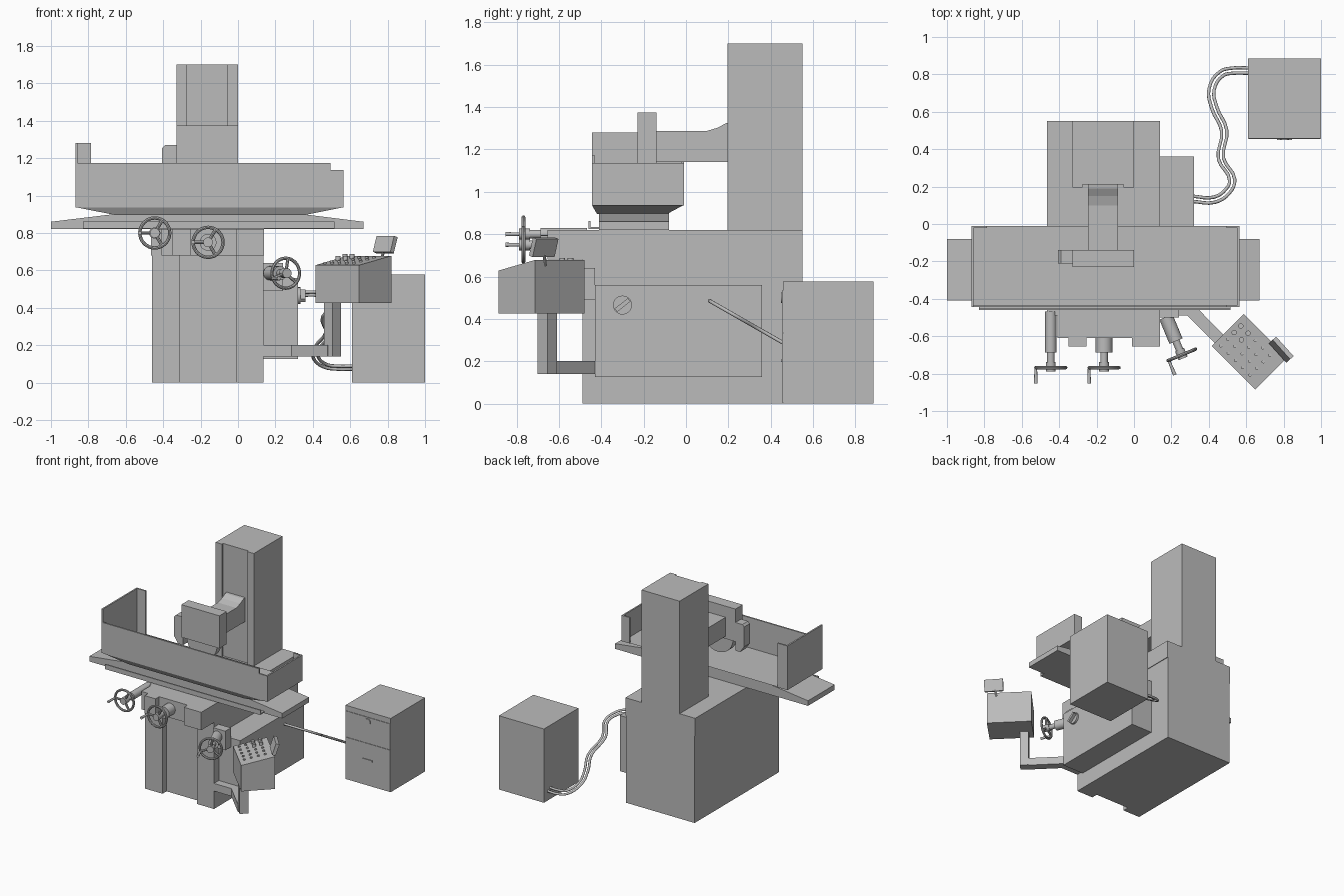
import bpy, bmesh, math
from mathutils import Vector, Matrix

if "Cube" in bpy.data.objects:
    bpy.data.objects.remove(bpy.data.objects["Cube"])

grey = bpy.data.materials.new("machine_grey")
grey.diffuse_color = (0.5, 0.5, 0.5, 1)
grey.use_nodes = True
grey.node_tree.nodes["Principled BSDF"].inputs["Base Color"].default_value = grey.diffuse_color


def finish(name, bm, smooth=False, matrix=None):
    if matrix:
        bm.transform(matrix)
    bmesh.ops.recalc_face_normals(bm, faces=bm.faces)
    me = bpy.data.meshes.new(name)
    bm.to_mesh(me)
    bm.free()
    me.materials.append(grey)
    ob = bpy.data.objects.new(name, me)
    bpy.context.collection.objects.link(ob)
    if smooth:
        bpy.ops.object.select_all(action='DESELECT')
        bpy.context.view_layer.objects.active = ob
        ob.select_set(True)
        bpy.ops.object.shade_smooth_by_angle(angle=math.radians(35))
    return ob


def add_box(bm, x, y, z):
    m = Matrix.Translation(((x[0]+x[1])/2, (y[0]+y[1])/2, (z[0]+z[1])/2)) @ Matrix.Diagonal(
        (x[1]-x[0], y[1]-y[0], z[1]-z[0], 1))
    bmesh.ops.create_cube(bm, size=1, matrix=m)


def add_rod(bm, a, b, r1, r2=None, n=20):
    a, b = Vector(a), Vector(b)
    m = Matrix.Translation((a+b)/2) @ (b-a).to_track_quat('Z', 'Y').to_matrix().to_4x4()
    bmesh.ops.create_cone(bm, cap_ends=True, segments=n, radius1=r1,
                          radius2=r1 if r2 is None else r2, depth=(b-a).length, matrix=m)


def box(name, x, y, z, matrix=None):
    bm = bmesh.new()
    add_box(bm, x, y, z)
    return finish(name, bm, False, matrix)


def rod(name, a, b, r1, r2=None, n=20):
    bm = bmesh.new()
    add_rod(bm, a, b, r1, r2, n)
    return finish(name, bm, True)


def prism(name, pts, axis, a, b, matrix=None):
    """Extrude a 2D profile along an axis from a to b."""
    bm = bmesh.new()
    def at(p, t):
        return {'x': (t, *p), 'y': (p[0], t, p[1]), 'z': (*p, t)}[axis]
    f = bm.faces.new([bm.verts.new(at(p, a)) for p in pts])
    out = bmesh.ops.extrude_face_region(bm, geom=[f])['geom']
    d = Vector(at((0, 0), b)) - Vector(at((0, 0), a))
    bmesh.ops.translate(bm, vec=d, verts=[v for v in out if isinstance(v, bmesh.types.BMVert)])
    return finish(name, bm, False, matrix)


# Base with recessed front, wider upper bed, and column with a shallow slide recess
prism("base", [(-.46, -.49), (-.31, -.49), (-.31, -.44), (-.01, -.44), (-.01, -.49),
               (.135, -.49), (.135, .55), (-.46, .55)], 'z', 0, .68)
box("bed", (-.465, .14), (-.49, .55), (.68, .82))
prism("saddle_front", [(-.41, -.49), (-.41, -.61), (-.35, -.61), (-.35, -.655), (-.255, -.655),
                       (-.255, -.61), (-.01, -.61), (-.01, -.655), (.14, -.655), (.14, -.49)],
      'z', .68, .82)
prism("column", [(-.33, .195), (-.275, .195), (-.275, .21), (-.055, .21), (-.055, .195),
                 (0, .195), (0, .55), (-.33, .55)], 'z', .82, 1.70)

# Side housing with a round dial
box("side_housing", (.135, .32), (-.43, .36), (.125, .56))
rod("side_dial", (.32, -.30, .465), (.335, -.30, .465), .045)
box("dial_grip", (.33, .36), (-.31, -.29), (.425, .505),
    Matrix.Translation((0, -.30, .465)) @ Matrix.Rotation(-.9, 4, 'X')
    @ Matrix.Translation((0, .30, -.465)))

# Sliding table and front rail
prism("table", [(-1, .82), (.67, .82), (.67, .86), (.35, .90), (-.67, .90), (-1, .86)],
      'y', -.41, -.08)
box("table_rail", (-.83, .515), (-.46, -.45), (.825, .862))
box("table_rail_ledge", (-.83, .515), (-.45, -.41), (.825, .835))

# Splash tray: tapered pan, floor, walls and short rear returns
bm = bmesh.new()
rings = [((-.65, .35), (-.42, -.09), .895), ((-.87, .565), (-.445, -.01), .938)]
vs = [[bm.verts.new((x[i], y[j], z)) for i, j in ((0, 0), (1, 0), (1, 1), (0, 1))]
      for x, y, z in rings]
bm.faces.new(vs[0])
bm.faces.new(vs[1])
for i in range(4):
    k = (i + 1) % 4
    bm.faces.new((vs[0][i], vs[0][k], vs[1][k], vs[1][i]))
finish("tray_pan", bm)
t = .012
for name, x, y, top in (("tray_front", (-.87, .495), (-.445, -.445+t), 1.175),
                        ("tray_front_corner", (.495, .565), (-.445, -.445+t), 1.137),
                        ("tray_left_end", (-.87, -.87+t), (-.445, -.01), 1.28),
                        ("tray_right_end", (.565-t, .565), (-.445, -.01), 1.137),
                        ("tray_left_return", (-.87, -.785), (-.01-t, -.01), 1.28),
                        ("tray_right_return", (.495, .565), (-.01-t, -.01), 1.137)):
    box(name, x, y, (.935, top))

# Grinding head: arm flaring into the column, wheel guard, side shield, wheel
prism("head_arm", [(-.15, 1.14), (.215, 1.14), (.215, 1.328), (.19, 1.325), (.15, 1.303),
                   (.10, 1.288), (-.15, 1.288)], 'x', -.245, -.085)
box("wheel_guard", (-.33, 0), (-.23, -.14), (1.12, 1.375))
prism("guard_shield", [(-.33, 1.27), (-.39, 1.27), (-.405, 1.255), (-.405, 1.10), (-.37, 1.05),
                       (-.33, 1.05)], 'y', -.21, -.14)
rod("grinding_wheel", (-.165, -.21, 1.12), (-.165, -.16, 1.12), .13, n=40)


# Handwheels: axis along local -y, origin at rim centre
def handwheel(name, loc, turn, reach, grip, hub):
    bm = bmesh.new()
    n, m, R, r = 32, 8, .08, .009
    ring = [[bm.verts.new(((R+r*math.cos(b))*math.cos(a), r*math.sin(b),
                           (R+r*math.cos(b))*math.sin(a)))
             for b in (2*math.pi*j/m for j in range(m))]
            for a in (2*math.pi*i/n for i in range(n))]
    for i in range(n):
        for j in range(m):
            k, l = (i+1) % n, (j+1) % m
            bm.faces.new((ring[i][j], ring[k][j], ring[k][l], ring[i][l]))
    for i in range(3):
        a = grip + 2*math.pi*i/3
        add_rod(bm, (0, 0, 0), (R*math.cos(a), 0, R*math.sin(a)), .009, n=8)
    gx, gz = R*math.cos(grip), R*math.sin(grip)
    add_rod(bm, (gx, 0, gz), (gx, -.085, gz), .007, .010, 12)
    add_rod(bm, (0, .03, 0), (0, -.02, 0), .026)
    add_rod(bm, (0, .08, 0), (0, .02, 0), .020)
    add_rod(bm, (0, reach, 0), (0, .08, 0), hub)
    finish(name, bm, True, Matrix.Translation(loc) @ Matrix.Rotation(turn, 4, 'Z'))


handwheel("table_handwheel", (-.445, -.768, .80), 0, .30, math.pi, .030)
handwheel("saddle_handwheel", (-.16, -.768, .75), 0, .16, math.pi, .045)
handwheel("feed_handwheel", (.255, -.70, .585), math.radians(22.5), .22, 3.5, .038)
box("feed_bracket", (.135, .24), (-.50, -.43), (.49, .64))

# Control arm, post and slanted console
prism("control_arm", [(.135, -.43), (.135, -.49), (.285, -.49), (.478, -.683), (.524, -.637),
                      (.318, -.43)], 'z', .14, .20)
T = Matrix.Translation((.617, -.683, 0)) @ Matrix.Rotation(-math.pi/4, 4, 'Z')
box("control_post", (-.0325, .0325), (-.0325, .0325), (.14, .43),
    Matrix.Translation((.505, -.655, 0)) @ Matrix.Rotation(-math.pi/4, 4, 'Z'))
prism("console", [(-.1215, .425), (.1215, .425), (.1215, .678), (-.1215, .628)],
      'x', -.165, .165, T)

# Console buttons, knobs and small screen
bm = bmesh.new()
for i in range(5):
    for j in range(4):
        x, y = -.13+.055*i, -.085+.05*j
        z = .653 + y*.05/.243
        big = i < 2 and j > 1
        add_rod(bm, (x, y, z-.005), (x, y, z+(.022 if big else .008)),
                .014 if big else .009, n=12)
finish("console_buttons", bm, True, T)
rod("screen_stalk", (.765, -.665, .65), (.785, -.672, .73), .008, n=10)
box("screen", (-.07, .07), (-.013, .013), (-.045, .045),
    Matrix.Translation((.787, -.672, .738)) @ Matrix.Rotation(math.radians(-48), 4, 'Z')
    @ Matrix.Rotation(math.radians(-18), 4, 'X'))

# Electrical cabinet with door plates, lock and handle
box("cabinet", (.61, 1.0), (.458, .885), (0, .577))
box("cabinet_upper_door", (.613, .997), (.454, .459), (.335, .535))
box("cabinet_lower_door", (.613, .997), (.454, .459), (.004, .33))
rod("cabinet_lock", (.805, .455, .50), (.805, .448, .50), .025)
box("cabinet_handle", (.765, .845), (.448, .455), (.195, .207))

# Pair of hoses running down from the housing to the cabinet
path = [Vector(p) for p in ((.31, .135), (.43, .13), (.50, .175), (.525, .235), (.465, .35),
                            (.482, .50), (.43, .62), (.415, .72), (.47, .805), (.53, .82),
                            (.615, .82))]
for name, off in (("hose_outer", .014), ("hose_inner", -.014)):
    cu = bpy.data.curves.new(name, 'CURVE')
    cu.dimensions = '3D'
    cu.bevel_depth, cu.bevel_resolution, cu.resolution_u = .009, 2, 4
    sp = cu.splines.new('BEZIER')
    sp.bezier_points.add(len(path)-1)
    for i, p in enumerate(path):
        d = (path[min(i+1, len(path)-1)] - path[max(i-1, 0)]).normalized()
        x, y = p.x - d.y*off, p.y + d.x*off
        bp = sp.bezier_points[i]
        bp.co = (x, y, .48 - (y-.12)*.571)
        bp.handle_left_type = bp.handle_right_type = 'AUTO'
    cu.use_fill_caps = True
    cu.materials.append(grey)
    bpy.context.collection.objects.link(bpy.data.objects.new(name, cu))
